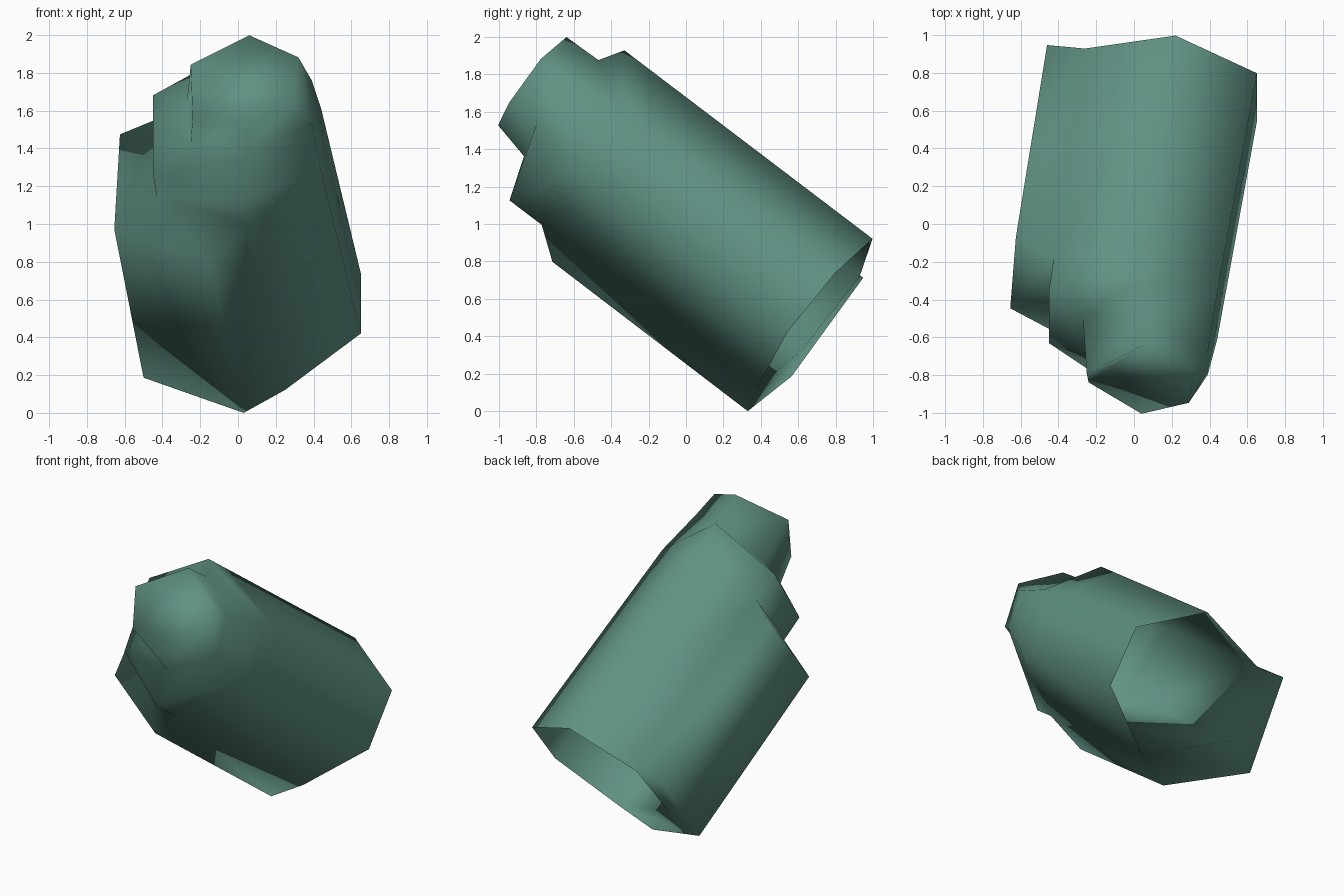
import bpy
from mathutils import Vector

cube = bpy.data.objects.get("Cube")
if cube:
    bpy.data.objects.remove(cube, do_unlink=True)

# Single matte green
green = bpy.data.materials.new("muted_green")
green.use_nodes = True
color = (0.12, 0.29, 0.235, 1)
green.diffuse_color = color
shader = green.node_tree.nodes["Principled BSDF"]
shader.inputs["Base Color"].default_value = color
shader.inputs["Roughness"].default_value = 0.8


def place(point):
    """Turn (sideways, across, along the sloping axis) into a position."""
    x, across, along = point
    return Vector((x, 0.8 * along + 0.6 * across, -0.6 * along + 0.8 * across))


# Corner order of each ring: top, upper left, lower left, bottom, lower right, upper right
tip_front = [(0.06, 1.216, -1.71), (0.32, 1.04, -1.75), (0.29, 0.75, -1.745),
             (0.04, 0.62, -1.72), (-0.24, 0.75, -1.61), (-0.25, 1.0, -1.74)]
tip_base = [(0.08, 1.22, -1.5), (0.39, 1.0, -1.6), (0.39, 0.75, -1.56),
            (0.05, 0.57, -1.51), (-0.25, 0.72, -1.42), (-0.27, 1.02, -1.39)]
tube_front = [(0.0, 1.345, -1.42), (0.44, 1.07, -1.26), (0.44, 0.66, -1.26),
              (0.02, 0.335, -1.43), (-0.45, 0.636, -1.265), (-0.45, 1.134, -1.29)]
tube_back = [(0.22, 1.335, 0.245), (0.65, 1.07, 0.195), (0.65, 0.66, 0.18),
             (0.25, 0.325, 0.23), (-0.3, 0.636, 0.3), (-0.26, 1.134, 0.31)]

# Side shell corners: bottom, lower right, upper right
shell_front = [(-0.15, 0.21, -1.05), (-0.655, 0.51, -0.94), (-0.625, 1.138, -0.94)]
shell_back = [(0.03, 0.198, 0.264), (-0.5, 0.488, 0.34), (-0.46, 1.138, 0.33)]

verts, faces = [], []


def add_ring(points):
    """Add corners and return their indices."""
    first = len(verts)
    verts.extend(place(p) for p in points)
    return list(range(first, len(verts)))


def add_walls(front, back, closed=True):
    """Join two matching rings with outward faces."""
    count = len(front)
    for i in range(count if closed else count - 1):
        j = (i + 1) % count
        faces.append((front[i], front[j], back[j], back[i]))


# Stepped tube with a closed tip and an open back; the seam is where the shell starts
seam_points = [Vector(f).lerp(Vector(b), 0.13) for f, b in zip(tube_front, tube_back)]
rings = [add_ring(r) for r in (tip_front, tip_base, tube_front, seam_points, tube_back)]
for front, back in zip(rings, rings[1:]):
    add_walls(front, back)
faces.append(tuple(reversed(rings[0])))

# Side shell wrapped from the bottom corner to the upper right corner of the tube
seam, rim = rings[3], rings[4]
front, back = add_ring(shell_front), add_ring(shell_back)
add_walls([seam[3], *front, seam[5]], [rim[3], *back, rim[5]], closed=False)

# Shell end faces
for tube, shell, flip in ((seam, front, True), (rim, back, False)):
    _, _, _, bottom, low, high = tube
    for face in ((bottom, shell[0], shell[1], low), (low, shell[1], shell[2], high)):
        faces.append(face[::-1] if flip else face)

mesh = bpy.data.meshes.new("stepped_tube")
mesh.from_pydata(verts, [], faces)
mesh.materials.append(green)
for poly in mesh.polygons:
    poly.use_smooth = True
body = bpy.data.objects.new("stepped_tube", mesh)
bpy.context.collection.objects.link(body)
